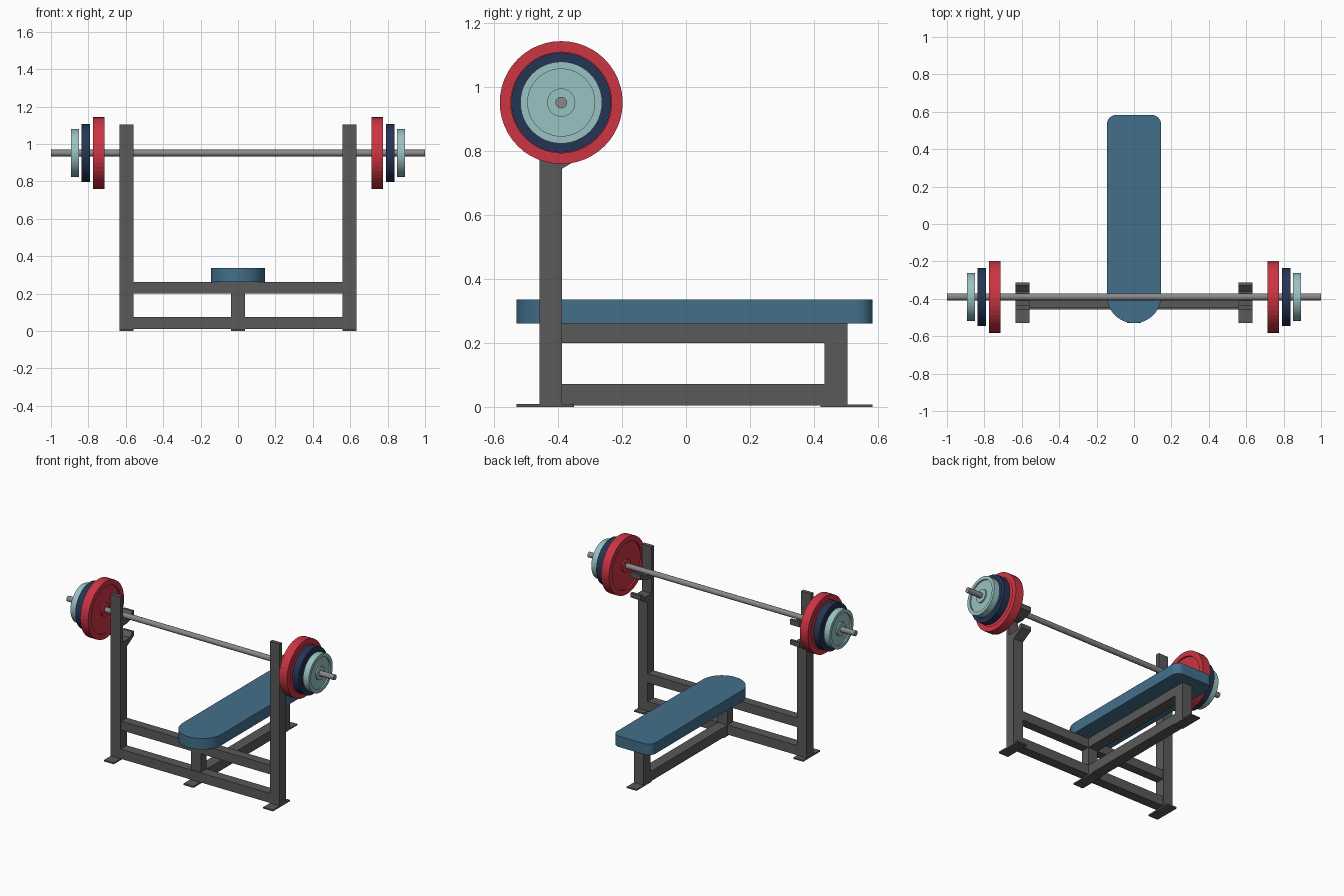
import bpy, bmesh
from math import sin, cos, pi

if "Cube" in bpy.data.objects:
    bpy.data.objects.remove(bpy.data.objects["Cube"])

def material(name, rgb):
    m = bpy.data.materials.new(name)
    m.diffuse_color = (*rgb, 1)
    m.use_nodes = True
    m.node_tree.nodes["Principled BSDF"].inputs["Base Color"].default_value = m.diffuse_color
    return m

grey = material("steel_grey", (0.10, 0.10, 0.10))
bar_grey = material("bar_grey", (0.25, 0.25, 0.25))
blue = material("pad_blue", (0.055, 0.16, 0.26))
red = material("plate_red", (0.60, 0.035, 0.055))
navy = material("plate_navy", (0.018, 0.035, 0.09))
teal = material("plate_teal", (0.32, 0.54, 0.54))

def finish(name, bm, mat):
    bmesh.ops.recalc_face_normals(bm, faces=bm.faces)
    me = bpy.data.meshes.new(name)
    bm.to_mesh(me)
    bm.free()
    ob = bpy.data.objects.new(name, me)
    bpy.context.collection.objects.link(ob)
    me.materials.append(mat)
    return ob

def prism(name, points, offset, mat):
    """Close a flat outline and push it along offset."""
    bm = bmesh.new()
    face = bm.faces.new([bm.verts.new(p) for p in points])
    ext = bmesh.ops.extrude_face_region(bm, geom=[face])
    verts = [v for v in ext["geom"] if isinstance(v, bmesh.types.BMVert)]
    bmesh.ops.translate(bm, verts=verts, vec=offset)
    return finish(name, bm, mat)

def box(name, x0, x1, y0, y1, z0, z1, mat=grey):
    pts = [(x0, y0, z0), (x1, y0, z0), (x1, y1, z0), (x0, y1, z0)]
    return prism(name, pts, (0, 0, z1 - z0), mat)

BAR_Y, BAR_Z = -0.39, 0.952

def lathe_x(name, profile, sides, mat, closed):
    """Spin an (x, radius) profile round the bar axis."""
    bm = bmesh.new()
    rings = [[bm.verts.new((x, BAR_Y + r * cos(2 * pi * i / sides),
                            BAR_Z + r * sin(2 * pi * i / sides)))
              for i in range(sides)] for x, r in profile]
    pairs = list(zip(rings, rings[1:]))
    if closed:
        pairs.append((rings[-1], rings[0]))
    else:
        bm.faces.new(rings[0])
        bm.faces.new(rings[-1])
    for a, b in pairs:
        for i in range(sides):
            j = (i + 1) % sides
            bm.faces.new((a[i], a[j], b[j], b[i]))
    return finish(name, bm, mat)

# Uprights with two hooks each, and their foot plates
upright_profile = [
    (-0.458, 0), (-0.388, 0), (-0.388, 0.745), (-0.312, 0.79), (-0.312, 0.82),
    (-0.33, 0.82), (-0.355, 0.79), (-0.432, 0.79), (-0.432, 0.90), (-0.388, 0.90),
    (-0.312, 0.925), (-0.312, 0.96), (-0.33, 0.96), (-0.36, 0.934),
    (-0.432, 0.934), (-0.432, 1.105), (-0.458, 1.105)]
for side, x0 in (("left", -0.633), ("right", 0.56)):
    prism(side + "_upright", [(x0, y, z) for y, z in upright_profile], (0.073, 0, 0), grey)
    box(side + "_foot_plate", x0, x0 + 0.073, -0.53, -0.35, 0, 0.01)

# Cross beams
box("upper_cross_beam", -0.56, 0.56, -0.45, -0.39, 0.20, 0.262)
box("lower_cross_beam", -0.56, 0.56, -0.457, -0.39, 0.01, 0.075)

# Bench frame
W = 0.037
box("bench_top_rail", -W, W, -0.39, 0.505, 0.20, 0.262)
box("bench_bottom_rail", -W, W, -0.39, 0.433, 0.006, 0.073)
box("bench_rear_post", -W, W, 0.433, 0.505, 0.004, 0.20)
box("bench_front_post", -W, W, -0.45, -0.39, 0.075, 0.20)
box("bench_rear_foot", -W, W, 0.42, 0.583, 0, 0.008)
box("bench_front_foot", -W, W, -0.53, -0.35, 0, 0.01)

# Padded seat: round head end, small corners at the foot end
def arc(cx, cy, r, a0, a1, n):
    return [(cx + r * cos(a0 + (a1 - a0) * i / n),
             cy + r * sin(a0 + (a1 - a0) * i / n), 0.262) for i in range(n + 1)]

H, C = 0.145, 0.05
outline = (arc(0, -0.53 + H, H, pi, 2 * pi, 24)
           + arc(H - C, 0.583 - C, C, 0, pi / 2, 6)
           + arc(C - H, 0.583 - C, C, pi / 2, pi, 6))
prism("bench_pad", outline, (0, 0, 0.074), blue)

# Bar
lathe_x("bar", [(-1, 0.018), (1, 0.018)], 20, bar_grey, False)

# Weight plates with a raised rim and hub on both faces
for size, x0, x1, r, mat in (("large", 0.715, 0.775, 0.192, red),
                             ("medium", 0.79, 0.837, 0.156, navy),
                             ("small", 0.85, 0.893, 0.128, teal)):
    d = 0.01
    rim, hub = r * 0.82, 0.044
    profile = [(x0, 0.018), (x0, hub), (x0 + d, hub), (x0 + d, rim), (x0, rim), (x0, r),
               (x1, r), (x1, rim), (x1 - d, rim), (x1 - d, hub), (x1, hub), (x1, 0.018)]
    for side, s in (("left", -1), ("right", 1)):
        lathe_x(f"{side}_{size}_plate", [(s * x, q) for x, q in profile], 48, mat, True)
